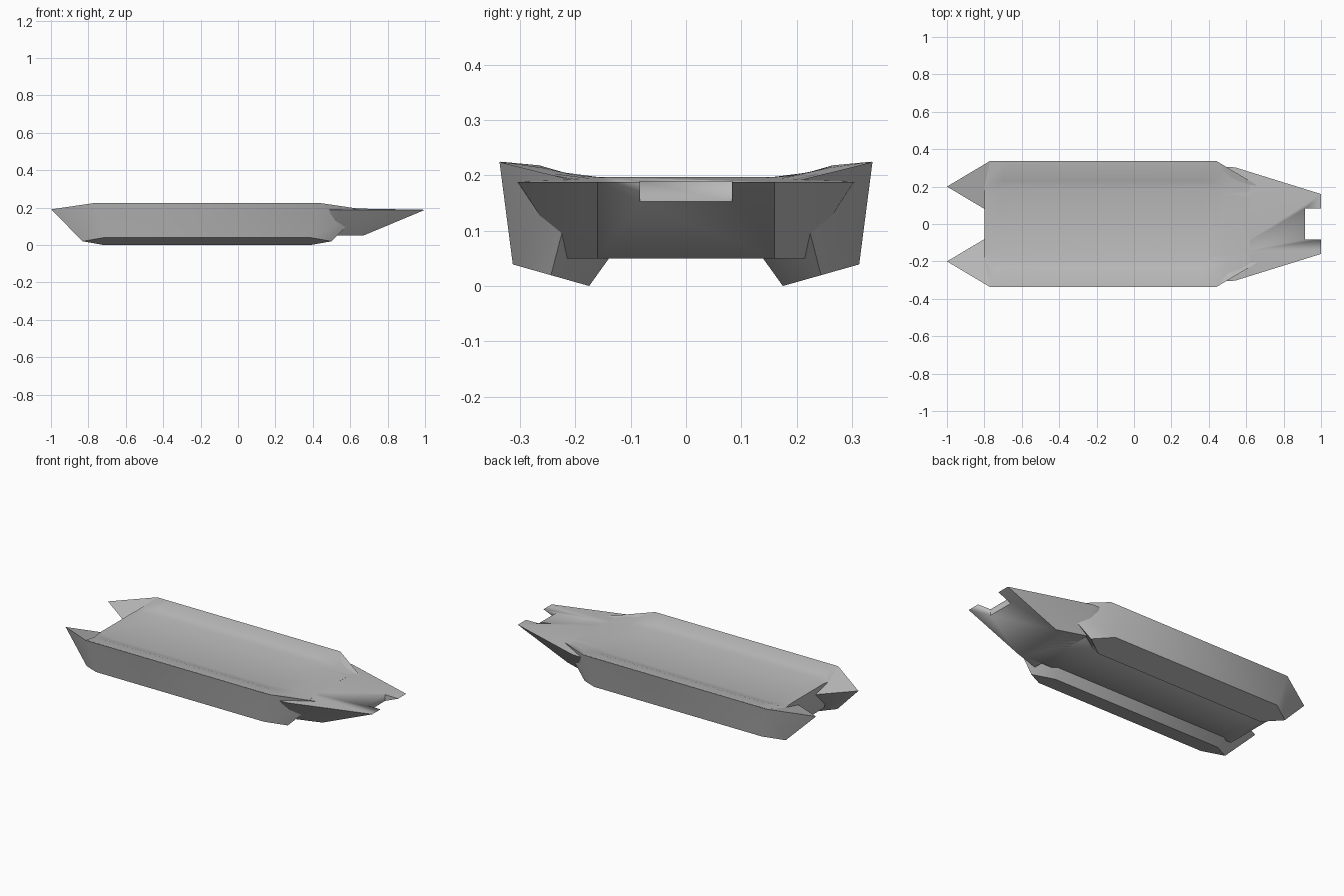
import bpy, bmesh, math

cube = bpy.data.objects.get("Cube")
if cube:
    bpy.data.objects.remove(cube, do_unlink=True)

grey = bpy.data.materials.new("hull_grey")
grey.use_nodes = True
colour = (0.5, 0.5, 0.5, 1)
grey.diffuse_color = colour
grey.node_tree.nodes["Principled BSDF"].inputs["Base Color"].default_value = colour


def finish(name, bm, angle):
    """Turn a bmesh into a shaded, coloured object."""
    bmesh.ops.recalc_face_normals(bm, faces=bm.faces)
    mesh = bpy.data.meshes.new(name)
    bm.to_mesh(mesh)
    bm.free()
    obj = bpy.data.objects.new(name, mesh)
    bpy.context.collection.objects.link(obj)
    mesh.materials.append(grey)
    bpy.ops.object.select_all(action='DESELECT')
    obj.select_set(True)
    bpy.context.view_layer.objects.active = obj
    bpy.ops.object.shade_smooth_by_angle(angle=math.radians(angle))
    return obj


def loft(rings):
    """Closed skin through matching rings of points."""
    bm = bmesh.new()
    loops = [[bm.verts.new(p) for p in ring] for ring in rings]
    n = len(loops[0])
    for a, b in zip(loops, loops[1:]):
        for i in range(n):
            j = (i + 1) % n
            bm.faces.new((a[i], a[j], b[j], b[i]))
    bm.faces.new(loops[0])
    bm.faces.new(loops[-1])
    return bm


# Side pods: tilted, tapered six-sided prisms
POD_X = -0.165


def pod_ring(side, outer, inner, long, short):
    mid = [(a + b) / 2 for a, b in zip(outer, inner)]
    plan = [(-long, mid), (-short, outer), (short, outer),
            (long, mid), (short, inner), (-short, inner)]
    return [(POD_X + x, side * y, z) for x, (y, z) in plan]


for name, side in (("front_side_pod", -1), ("back_side_pod", 1)):
    top = pod_ring(side, (0.337, 0.224), (0.063, 0.156), 0.835, 0.605)
    bottom = pod_ring(side, (0.313, 0.039), (0.175, 0.0), 0.665, 0.555)
    finish(name, loft([bottom, top]), 50)

# Deck: flat centre with rims swept up to the pod edges
full = [(0.19, 0.197), (0.23, 0.206), (0.265, 0.218), (0.335, 0.2245)]
stations = [
    (-0.80, [(0.15, 0.196), (0.17, 0.195), (0.18, 0.193), (0.20, 0.187)]),
    (-0.77, [(0.17, 0.197), (0.22, 0.205), (0.255, 0.213), (0.334, 0.2245)]),
    (-0.70, full),
    (0.37, full),
    (0.44, [(0.17, 0.197), (0.22, 0.205), (0.255, 0.213), (0.334, 0.2245)]),
    (0.50, [(0.16, 0.197), (0.20, 0.200), (0.24, 0.203), (0.298, 0.210)]),
    (0.62, [(0.14, 0.195), (0.17, 0.194), (0.20, 0.193), (0.22, 0.191)]),
]
rings = []
for x, profile in stations:
    half = profile + [(0.16, 0.05)]
    rings.append([(x, y, z) for y, z in half] +
                 [(x, -y, z) for y, z in reversed(half)])
finish("deck", loft(rings), 50)

# Bow: wedge with a sloping underside
bm = bmesh.new()
for s in (-1, 1):
    for x, y, z in ((0.49, 0.305, 0.188), (0.54, 0.303, 0.188), (0.5, 0.16, 0.197),
                    (1.0, 0.16, 0.188), (0.67, 0.16, 0.05), (0.5, 0.215, 0.05)):
        bm.verts.new((x, s * y, z))
bmesh.ops.convex_hull(bm, input=bm.verts)
bmesh.ops.dissolve_limit(bm, angle_limit=0.01, verts=bm.verts, edges=bm.edges)
bow = finish("bow", bm, 25)

# Square notch in the bow tip
bm = bmesh.new()
bmesh.ops.create_cube(bm, size=1)
bmesh.ops.scale(bm, vec=(0.2, 0.166, 0.4), verts=bm.verts)
bmesh.ops.translate(bm, vec=(1.015, 0, 0.17), verts=bm.verts)
cutter = finish("notch_cutter", bm, 25)
cutter.hide_render = True
cutter.hide_set(True)
cut = bow.modifiers.new("notch", 'BOOLEAN')
cut.operation = 'DIFFERENCE'
cut.solver = 'EXACT'
cut.object = cutter
